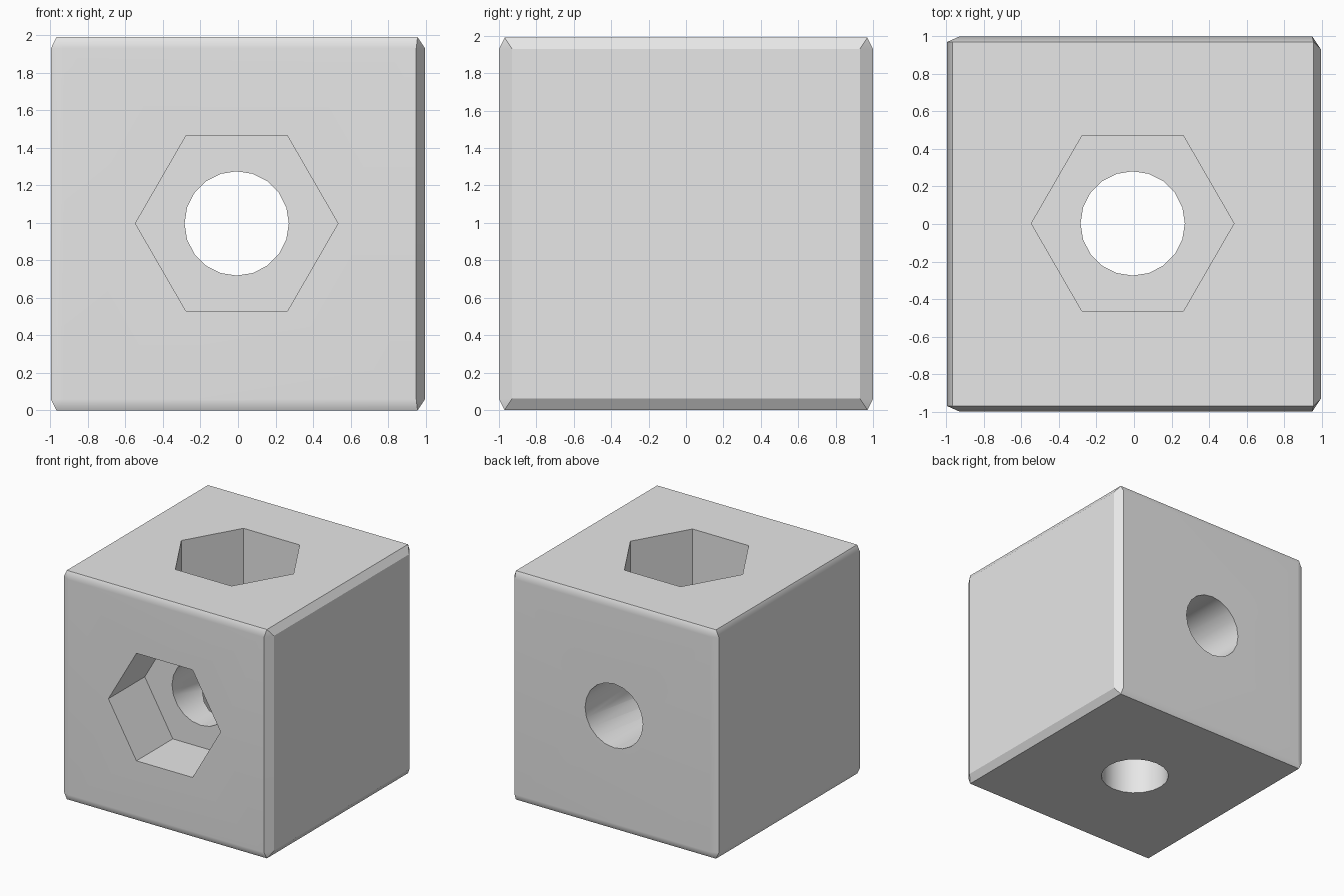
import bpy, bmesh
from math import radians
from mathutils import Matrix, Vector

if "Cube" in bpy.data.objects:
    bpy.data.objects.remove(bpy.data.objects["Cube"], do_unlink=True)

grey = bpy.data.materials.new("plain grey")
grey.use_nodes = True
colour = (0.8, 0.8, 0.8, 1)
grey.diffuse_color = colour
grey.node_tree.nodes["Principled BSDF"].inputs["Base Color"].default_value = colour


def make_object(name, bm):
    mesh = bpy.data.meshes.new(name)
    bmesh.ops.recalc_face_normals(bm, faces=bm.faces)
    bm.to_mesh(mesh)
    bm.free()
    mesh.materials.append(grey)
    obj = bpy.data.objects.new(name, mesh)
    bpy.context.collection.objects.link(obj)
    return obj


def prism(name, sides, radius, depth, place):
    """Prism along its local z, centred on its origin, a corner on +x."""
    bm = bmesh.new()
    bmesh.ops.create_cone(bm, cap_ends=True, segments=sides, radius1=radius,
                          radius2=radius, depth=depth,
                          matrix=place @ Matrix.Rotation(radians(90), 4, 'Z'))
    obj = make_object(name, bm)
    obj.hide_render = True
    return obj


# Block: hull of its six flat faces, which leaves uneven chamfers between them
WIDE, DEEP, TALL = 0.997, 1.0, 1.99
LOW, HIGH = 0.06, 1.93
bm = bmesh.new()
for sy in (-1, 1):
    for z in (0, TALL):
        for x in (-0.968, 0.957):
            bm.verts.new((x, sy * 0.97, z))
    for z in (LOW, HIGH):
        for x in (-0.93, 0.95):
            bm.verts.new((x, sy * DEEP, z))
        bm.verts.new((-WIDE, sy * 0.97, z))
        bm.verts.new((WIDE, sy * 0.93, z))
bmesh.ops.convex_hull(bm, input=bm.verts)
bmesh.ops.dissolve_limit(bm, angle_limit=radians(1), verts=bm.verts, edges=bm.edges)
block = make_object("block", bm)

# Hexagonal pockets and round through holes, from the top and from the front
centre = Vector((-0.007, 0.003, 0.997))
POCKET = 0.5
cutters = []
for side, turn, face in (("top", 0, TALL - centre.z), ("front", 90, DEEP + centre.y)):
    axis = Matrix.Translation(centre) @ Matrix.Rotation(radians(turn), 4, 'X')
    over = 0.2
    shift = Matrix.Translation((0, 0, face - POCKET + (POCKET + over) / 2))
    cutters.append(prism(side + "_pocket_cutter", 6, 0.54, POCKET + over, axis @ shift))
    cutters.append(prism(side + "_hole_cutter", 20, 0.278, 3, axis))

for cutter in cutters:
    cut = block.modifiers.new(cutter.name, 'BOOLEAN')
    cut.operation = 'DIFFERENCE'
    cut.solver = 'EXACT'
    cut.object = cutter
bpy.context.view_layer.update()
cut_mesh = bpy.data.meshes.new_from_object(
    block.evaluated_get(bpy.context.evaluated_depsgraph_get()))
block.modifiers.clear()
block.data = cut_mesh
for cutter in cutters:
    bpy.data.objects.remove(cutter, do_unlink=True)

# Smooth holes and soft chamfers, keeping the large faces flat
bpy.ops.object.select_all(action='DESELECT')
block.select_set(True)
bpy.context.view_layer.objects.active = block
bpy.ops.object.shade_smooth_by_angle(angle=radians(30))
weighted = block.modifiers.new("flat faces", 'WEIGHTED_NORMAL')
weighted.keep_sharp = True
